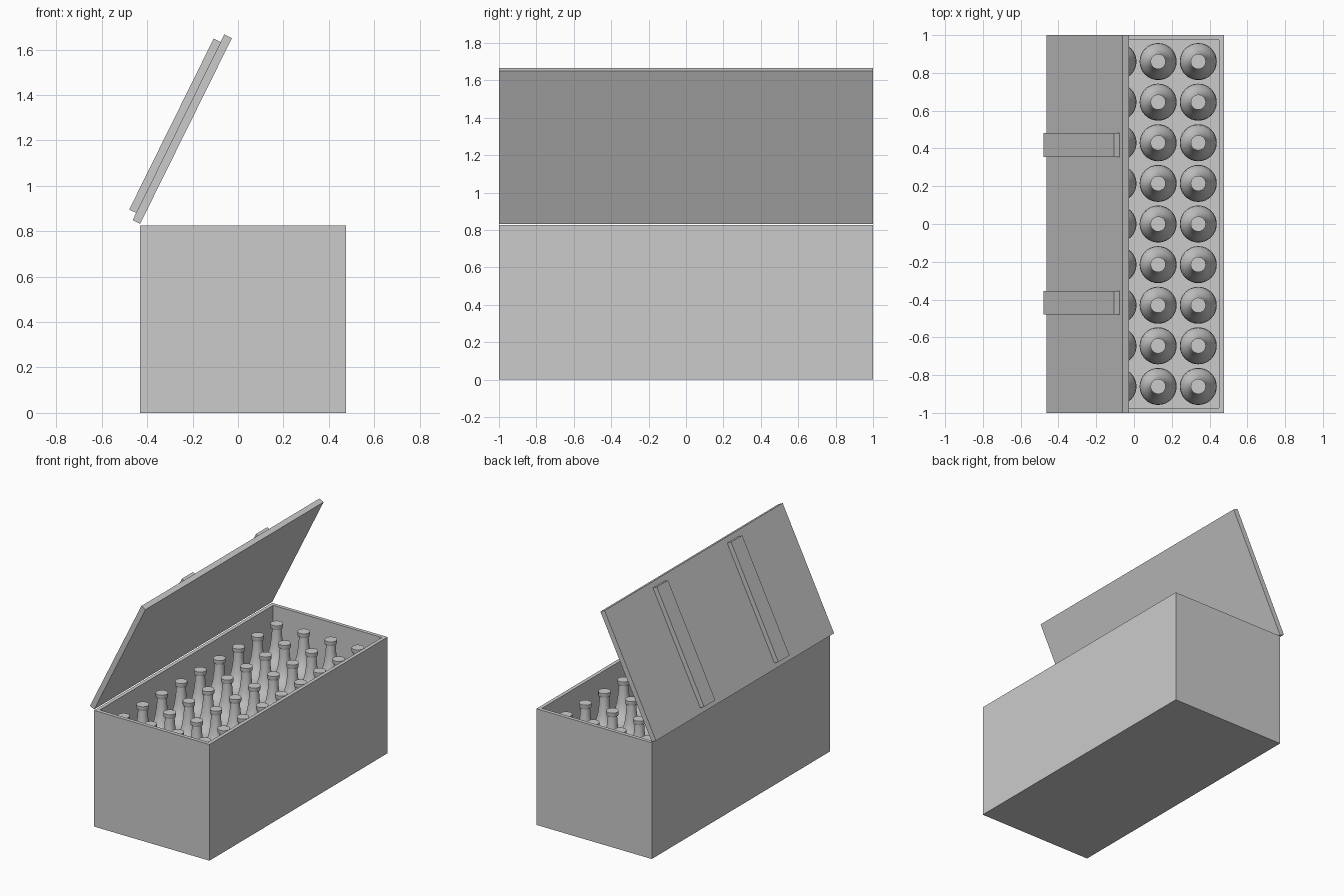
import bpy, bmesh, math
from mathutils import Matrix, Vector

if "Cube" in bpy.data.objects:
    bpy.data.objects.remove(bpy.data.objects["Cube"])

WALL = 0.037
X0, X1, H = -0.431, 0.476, 0.826


def add_object(name, bm):
    bmesh.ops.recalc_face_normals(bm, faces=bm.faces)
    me = bpy.data.meshes.new(name)
    bm.to_mesh(me)
    bm.free()
    ob = bpy.data.objects.new(name, me)
    bpy.context.collection.objects.link(ob)
    return ob


def box_bm(lo, hi):
    lo, hi = Vector(lo), Vector(hi)
    bm = bmesh.new()
    bmesh.ops.create_cube(bm, size=1)
    bmesh.ops.scale(bm, vec=hi - lo, verts=bm.verts)
    bmesh.ops.translate(bm, vec=(lo + hi) / 2, verts=bm.verts)
    return bm


# Open crate: inset the top face and push it down to the floor
bm = box_bm((X0, -1, 0), (X1, 1, H))
bm.faces.ensure_lookup_table()
top = max(bm.faces, key=lambda f: f.calc_center_median().z)
bmesh.ops.inset_region(bm, faces=[top], thickness=WALL)
ret = bmesh.ops.extrude_face_region(bm, geom=[top])
verts = [v for v in ret["geom"] if isinstance(v, bmesh.types.BMVert)]
bmesh.ops.translate(bm, vec=(0, 0, WALL - H), verts=verts)
if top.is_valid:
    bmesh.ops.delete(bm, geom=[top], context="FACES_ONLY")
add_object("crate", bm)

# Open lid and its two battens, built flat then tilted about the hinge edge
tilt = Matrix.Translation((X0, 0, 0.833)) @ Matrix.Rotation(math.radians(-63.7), 4, "Y")
add_object("lid", box_bm((0, -1, 0), (0.912, 1, WALL))).matrix_world = tilt
for side, y in (("front", -0.416), ("back", 0.418)):
    batten = box_bm((0.035, y - 0.0625, WALL), (0.875, y + 0.0625, 0.071))
    add_object("lid_batten_" + side, batten).matrix_world = tilt

# Bottle profile (radius, height above the floor), spun around z
profile = [(0, 0), (0.09, 0), (0.098, 0.01), (0.098, 0.40), (0.095, 0.43),
           (0.085, 0.463), (0.069, 0.495), (0.054, 0.53), (0.044, 0.57),
           (0.037, 0.62), (0.033, 0.66), (0.031, 0.70), (0.038, 0.703),
           (0.040, 0.708), (0.040, 0.733), (0, 0.733)]
bm = bmesh.new()
pts = [bm.verts.new((r, 0, z)) for r, z in profile]
edges = [bm.edges.new(p) for p in zip(pts, pts[1:])]
bmesh.ops.spin(bm, geom=pts + edges, cent=(0, 0, 0), axis=(0, 0, 1),
               angle=2 * math.pi, steps=32)
bmesh.ops.remove_doubles(bm, verts=bm.verts, dist=1e-5)
first = add_object("bottle", bm)
bpy.context.view_layer.objects.active = first
first.select_set(True)
bpy.ops.object.shade_smooth_by_angle(angle=math.radians(35))

# Four by nine bottles sharing one mesh
for i in range(4):
    for j in range(9):
        ob = first if i == j == 0 else first.copy()
        if ob is not first:
            bpy.context.collection.objects.link(ob)
        ob.location = (0.0215 + (i - 1.5) * 0.2125, (j - 4) * 0.215, WALL)
